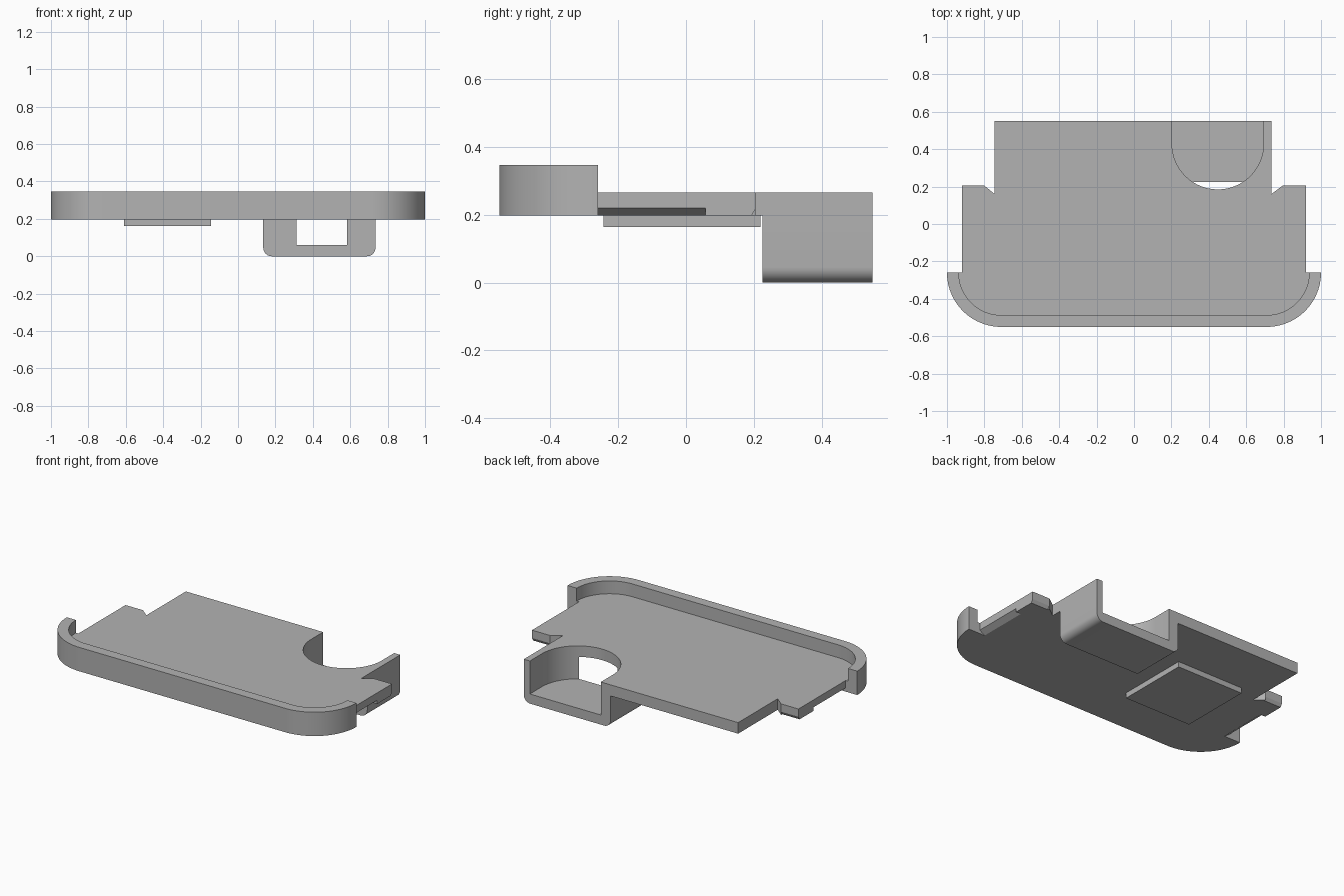
import bpy, bmesh
from math import cos, sin, radians
from mathutils import Vector

cube = bpy.data.objects.get("Cube")
if cube:
    bpy.data.objects.remove(cube, do_unlink=True)

grey = bpy.data.materials.new("plain grey")
grey.use_nodes = True
COLOUR = (0.45, 0.45, 0.45, 1)
grey.diffuse_color = COLOUR
grey.node_tree.nodes["Principled BSDF"].inputs["Base Color"].default_value = COLOUR


def arc(cx, cy, r, start, end, steps=24):
    angles = [radians(start + (end - start) * i / steps) for i in range(steps + 1)]
    return [(cx + r * cos(a), cy + r * sin(a)) for a in angles]


def prism(name, outline, low, high, axis="z"):
    """Extrude a 2D outline along one axis (the outline uses the other two, in order)."""
    place = {"x": lambda a, b, d: (d, a, b),
             "y": lambda a, b, d: (a, d, b),
             "z": lambda a, b, d: (a, b, d)}[axis]
    bm = bmesh.new()
    face = bm.faces.new([bm.verts.new(place(a, b, low)) for a, b in outline])
    out = bmesh.ops.extrude_face_region(bm, geom=[face])
    moved = [v for v in out["geom"] if isinstance(v, bmesh.types.BMVert)]
    bmesh.ops.translate(bm, verts=moved, vec=Vector(place(0, 0, high - low)))
    bmesh.ops.recalc_face_normals(bm, faces=bm.faces)
    mesh = bpy.data.meshes.new(name)
    bm.to_mesh(mesh)
    bm.free()
    mesh.materials.append(grey)
    obj = bpy.data.objects.new(name, mesh)
    bpy.context.collection.objects.link(obj)
    return obj


def combine(target, tool, operation):
    """Apply a boolean and discard the tool."""
    mod = target.modifiers.new("combine", "BOOLEAN")
    mod.operation, mod.solver, mod.object = operation, "EXACT", tool
    bpy.context.view_layer.objects.active = target
    bpy.ops.object.modifier_apply(modifier=mod.name)
    bpy.data.objects.remove(tool, do_unlink=True)


def rect(x0, x1, y0, y1):
    return [(x0, y0), (x1, y0), (x1, y1), (x0, y1)]


BOTTOM, DECK, RIM = 0.197, 0.266, 0.346
RIM_END, BACK = -0.26, 0.55

# Base plate with rounded front corners, side tabs and a narrower back
outline = arc(0.71, RIM_END, 0.29, -90, 0)
outline += [(0.92, RIM_END), (0.92, 0.205), (0.795, 0.205), (0.735, 0.16), (0.735, BACK)]
outline += [(-0.745, BACK), (-0.745, 0.16), (-0.8, 0.205), (-0.92, 0.205), (-0.92, RIM_END)]
outline += arc(-0.71, RIM_END, 0.29, 180, 270)
plate = prism("base_plate", outline, BOTTOM, RIM)

# Lower the deck inside the raised front rim
pocket = arc(0.71, RIM_END, 0.227, -90, 0) + [(1.1, RIM_END), (1.1, 0.7), (-1.1, 0.7), (-1.1, RIM_END)]
pocket += arc(-0.71, RIM_END, 0.227, 180, 270)
combine(plate, prism("pocket", pocket, DECK, 0.5), "DIFFERENCE")

# Bevelled underside along each side tab and its back edge
for side in (1, -1):
    wedge = [(side * 0.885, BOTTOM), (side * 0.885, 0.19), (side * 0.95, 0.19), (side * 0.95, 0.24), (side * 0.92, 0.22)]
    combine(plate, prism("side_bevel", wedge, RIM_END, 0.058, "y"), "DIFFERENCE")
    lip = [(0.193, 0.19), (0.22, 0.19), (0.22, 0.24), (0.205, 0.217), (0.193, BOTTOM)]
    combine(plate, prism("back_bevel", lip, min(side * 0.8, side), max(side * 0.8, side), "x"), "DIFFERENCE")

# Box under the back edge with rounded lower corners
box = arc(0.18, 0.045, 0.045, 180, 270, 8) + arc(0.69, 0.045, 0.045, 270, 360, 8)
box += [(0.735, 0.23), (0.135, 0.23)]
combine(plate, prism("box", box, 0.225, BACK, "y"), "UNION")

# U-shaped well through the deck down to the box floor
well = arc(0.448, 0.43, 0.245, 180, 360, 48) + [(0.693, 0.7), (0.203, 0.7)]
combine(plate, prism("well", well, 0.06, 0.5), "DIFFERENCE")

# Raised pad on the underside
combine(plate, prism("pad", rect(-0.61, -0.145, -0.243, 0.22), 0.163, 0.22), "UNION")

bpy.ops.object.select_all(action="DESELECT")
plate.select_set(True)
bpy.context.view_layer.objects.active = plate
bpy.ops.object.shade_smooth_by_angle(angle=radians(25))
